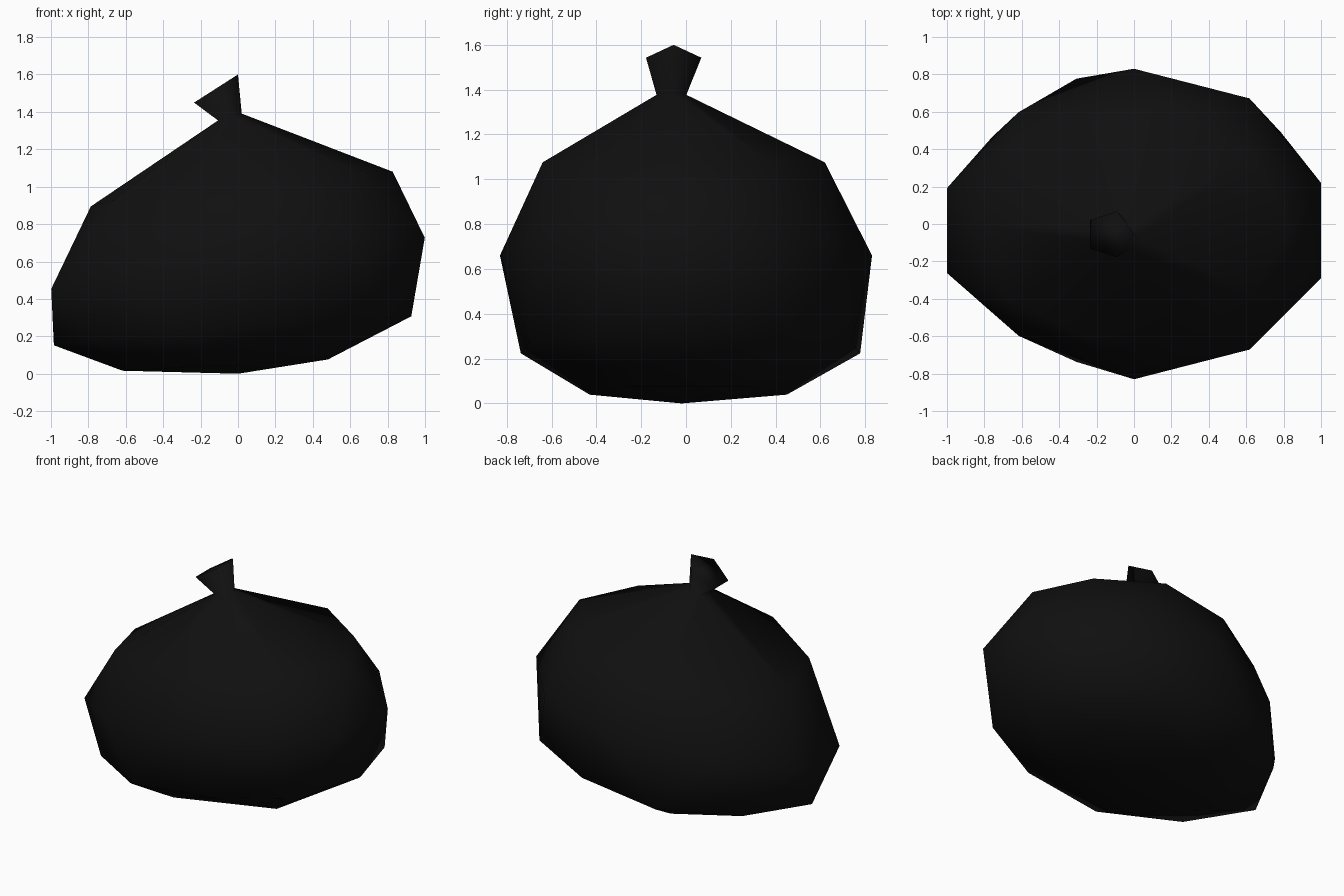
import bpy, bmesh

if "Cube" in bpy.data.objects:
    bpy.data.objects.remove(bpy.data.objects["Cube"])

mat = bpy.data.materials.new("black plastic")
mat.diffuse_color = (0.005, 0.005, 0.005, 1)
mat.use_nodes = True
mat.node_tree.nodes["Principled BSDF"].inputs["Base Color"].default_value = mat.diffuse_color
mat.roughness = 0.6

bm = bmesh.new()
bmesh.ops.create_icosphere(bm, subdivisions=2, radius=1)

# open the top pole into a pentagon and extrude it to form the tied end
pole = max(bm.verts, key=lambda v: v.co.z)
bmesh.ops.dissolve_verts(bm, verts=[pole])
cap = max(bm.faces, key=lambda f: f.calc_center_median().z)
ext = bmesh.ops.extrude_face_region(bm, geom=[cap])
for v in ext["geom"]:
    if isinstance(v, bmesh.types.BMVert):
        v.co.z += 1

# each level: (minimum source z, x scale, x offset, y scale, y offset,
#              height, tilt along x, sag along x squared)
LEVELS = [
    (1.5, 0.247, -0.13, 0.247, -0.055, 1.60, 0.64, 0),      # flared end
    (0.7, 0.133, -0.05, 0.133, -0.065, 1.385, 0.29, 0),     # neck
    (0.3, 0.925, 0.0, 0.74, -0.01, 1.052, 0.119, 0.103),    # shoulder
    (-0.2, 1.05, 0.0, 0.83, 0.0, 0.66, 0.137, 0.07),        # belly
    (-0.7, 1.095, -0.005, 0.89, 0.02, 0.25, 0.08, 0.02),    # lower belly
    (-0.95, 1.155, -0.01, 0.88, 0.01, 0.05, 0.055, 0),      # base
    (-2.0, 1.0, 0.0, 1.0, -0.02, 0.0, 0, 0),                # lowest point
]

for v in bm.verts:
    x, y, z = v.co
    _, sx, ox, sy, oy, h, tilt, sag = next(l for l in LEVELS if z > l[0])
    if -0.2 < z < 0.2:                # belly narrows to the left
        if x < -0.1:
            sy *= 0.89
        if abs(x) > 0.8:
            oy = -0.035
    nx = x * sx + ox
    v.co = (nx, y * sy + oy, h + tilt * nx - sag * nx * nx)

bmesh.ops.recalc_face_normals(bm, faces=bm.faces[:])
for f in bm.faces:
    f.smooth = True

mesh = bpy.data.meshes.new("tied_sack")
bm.to_mesh(mesh)
bm.free()
mesh.materials.append(mat)
obj = bpy.data.objects.new("tied_sack", mesh)
bpy.context.collection.objects.link(obj)
